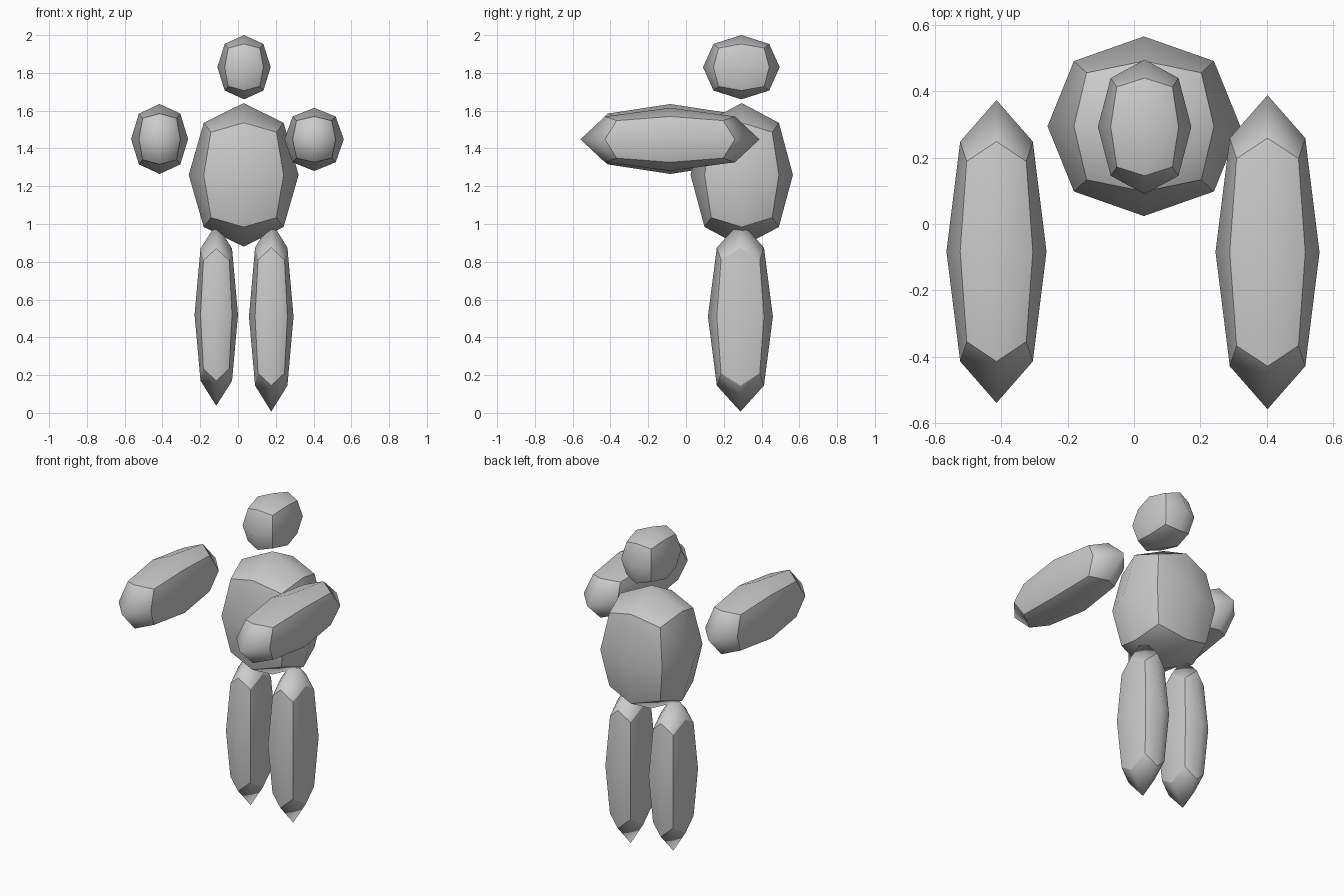
import bpy
import bmesh
import math
from mathutils import Vector

if "Cube" in bpy.data.objects:
    bpy.data.objects.remove(bpy.data.objects["Cube"])

grey = bpy.data.materials.new("plain_grey")
grey.diffuse_color = (0.6, 0.6, 0.6, 1.0)
grey.use_nodes = True
grey.node_tree.nodes["Principled BSDF"].inputs["Base Color"].default_value = grey.diffuse_color


def rounded_block(name, centre, half):
    """Cube subdivided once into 24 quads, stretched to the given half sizes."""
    bpy.ops.mesh.primitive_cube_add(size=2)
    ob = bpy.context.object
    ob.name = name
    mod = ob.modifiers.new("round", 'SUBSURF')
    mod.levels = mod.render_levels = 1
    bpy.ops.object.modifier_apply(modifier=mod.name)

    # The six patches are smooth inside and sharp along their borders
    bm = bmesh.new()
    bm.from_mesh(ob.data)
    for f in bm.faces:
        f.smooth = True
    for e in bm.edges:
        e.smooth = e.calc_face_angle() < math.radians(42)

    # Stretch so the patch centres land exactly on the half sizes
    reach = max(v.co.x for v in bm.verts)
    for v in bm.verts:
        v.co = Vector(c + h * p / reach for c, h, p in zip(centre, half, v.co))
    bm.to_mesh(ob.data)
    bm.free()
    ob.data.materials.clear()
    ob.data.materials.append(grey)
    return ob


# Head and torso
rounded_block("head", (0.032, 0.293, 1.83), (0.141, 0.203, 0.17))
rounded_block("torso", (0.03, 0.295, 1.26), (0.291, 0.271, 0.38))

# Arms reaching forward
rounded_block("arm_left", (-0.415, -0.083, 1.45), (0.151, 0.457, 0.185))
rounded_block("arm_right", (0.403, -0.085, 1.448), (0.157, 0.474, 0.167))

# Legs
rounded_block("leg_left", (-0.115, 0.288, 0.52), (0.115, 0.168, 0.482))
rounded_block("leg_right", (0.176, 0.288, 0.51), (0.118, 0.172, 0.503))
